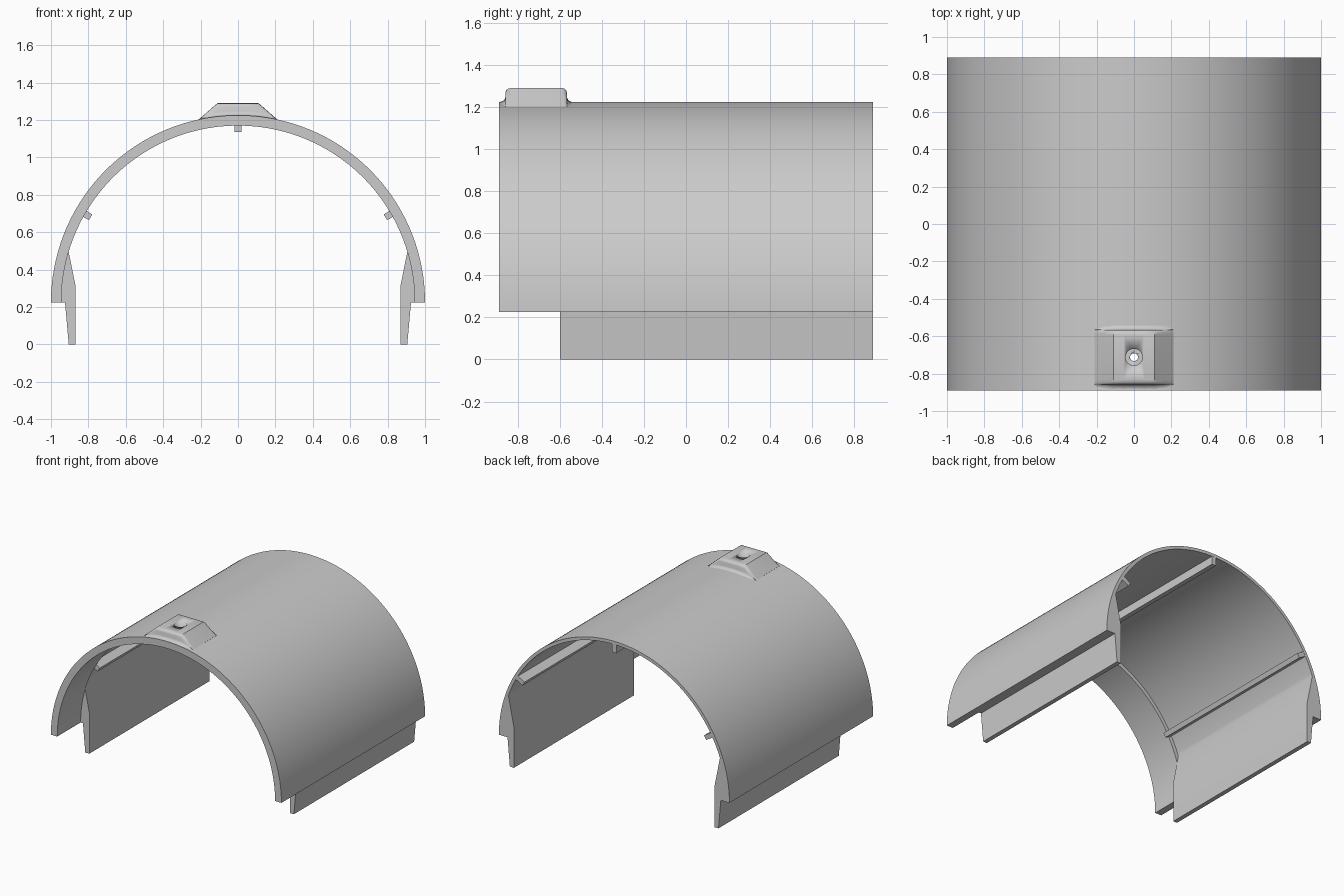
import bpy, bmesh, math
from mathutils import Matrix, Vector

cube = bpy.data.objects.get("Cube")
if cube:
    bpy.data.objects.remove(cube)

BASE = 0.225           # height of the arch centre
OUTER, FRONT_IN, BACK_IN, RIB_IN = 1.0, 0.945, 0.975, 0.91
FRONT, STEP, BACK = -0.89, -0.6, 0.89
SEGS = 96

grey = bpy.data.materials.new("plain grey")
grey.use_nodes = True
colour = (0.6, 0.6, 0.6, 1)
grey.diffuse_color = colour
grey.node_tree.nodes["Principled BSDF"].inputs["Base Color"].default_value = colour


def finish(name, bm, smooth=True):
    bmesh.ops.recalc_face_normals(bm, faces=bm.faces)
    mesh = bpy.data.meshes.new(name)
    bm.to_mesh(mesh)
    bm.free()
    mesh.materials.append(grey)
    obj = bpy.data.objects.new(name, mesh)
    bpy.context.collection.objects.link(obj)
    if smooth:
        bpy.ops.object.select_all(action='DESELECT')
        obj.select_set(True)
        bpy.context.view_layer.objects.active = obj
        bpy.ops.object.shade_smooth_by_angle(angle=math.radians(35))
    return obj


def extrude_profile(name, points, y0, y1, smooth=True):
    """Solid with an x-z outline running from y0 to y1."""
    bm = bmesh.new()
    face = bm.faces.new([bm.verts.new((x, y0, z)) for x, z in points])
    new = bmesh.ops.extrude_face_region(bm, geom=[face])["geom"]
    verts = [v for v in new if isinstance(v, bmesh.types.BMVert)]
    bmesh.ops.translate(bm, vec=(0, y1 - y0, 0), verts=verts)
    return finish(name, bm, smooth)


def arc(radius, start, end):
    steps = [start + (end - start) * i / SEGS for i in range(SEGS + 1)]
    return [(radius * math.cos(a), BASE + radius * math.sin(a)) for a in steps]


# Thick front hoop
outer = arc(OUTER, 0, math.pi)
front_hoop = extrude_profile("front_hoop", outer + arc(FRONT_IN, math.pi, 0), FRONT, STEP)

# Thin rear shell with a tapered skirt down each side
skirt = [(0.925, BASE), (0.905, 0), (0.87, 0), (0.87, 0.32)]
lip = math.asin((0.555 - BASE) / BACK_IN)
left_skirt = list(reversed(skirt))
right_skirt = [(-x, z) for x, z in skirt]
extrude_profile("rear_shell_with_skirts",
                outer + right_skirt + arc(BACK_IN, math.pi - lip, lip) + left_skirt,
                STEP, BACK)

# Lengthwise ribs inside the shell
for name, degrees in (("left_rib", 30), ("top_rib", 90), ("right_rib", 150)):
    a = math.radians(degrees)
    out, side = Vector((math.cos(a), math.sin(a))), Vector((-math.sin(a), math.cos(a)))
    corners = [out * r + side * s + Vector((0, BASE))
               for r, s in ((RIB_IN, -0.018), (0.985, -0.018), (0.985, 0.018), (RIB_IN, 0.018))]
    extrude_profile(name, corners, STEP, BACK - 0.001, False)

# Mounting boss: trapezoid block blended into the arch at front and back
HOLE_Y = -0.712
half_profile = [(0.173, 0), (0.16, 0.05), (0.151, 0.16), (0.147, 0.32),
                (0.146, 0.7), (0.142, 0.86), (0.134, 0.96), (0.12, 1)]
stations = [(-y, f) for y, f in half_profile] + [(y, f) for y, f in reversed(half_profile)]
half_x = [0.21, 0.16, 0.11, 0.055]
xs = [-x for x in half_x] + [0] + half_x[::-1]

bm = bmesh.new()
rows = []
for y, blend in stations:
    row = [bm.verts.new((xs[0], HOLE_Y + y, 1.19))]
    for x in xs:
        arch = BASE + math.sqrt(OUTER - x * x) - 0.001
        block = min(1.29, 1.29 - (abs(x) - 0.11) * 0.87)
        row.append(bm.verts.new((x, HOLE_Y + y, arch + blend * (block - arch))))
    row.append(bm.verts.new((xs[-1], HOLE_Y + y, 1.19)))
    rows.append(row)
for a, b in zip(rows, rows[1:]):
    for i in range(len(a)):
        j = (i + 1) % len(a)
        bm.faces.new((a[i], a[j], b[j], b[i]))
bm.faces.new(rows[0])
bm.faces.new(rows[-1])
boss = finish("mounting_boss", bm)


# Screw hole: wide recess above a narrow through hole
def cutter(name, radius, bottom, targets):
    bm = bmesh.new()
    bmesh.ops.create_cone(bm, cap_ends=True, segments=32, radius1=radius, radius2=radius,
                          depth=1.4 - bottom,
                          matrix=Matrix.Translation((0, HOLE_Y, (1.4 + bottom) / 2)))
    obj = finish(name, bm)
    obj.hide_render = True
    obj.hide_viewport = True
    for target in targets:
        mod = target.modifiers.new(name, 'BOOLEAN')
        mod.operation = 'DIFFERENCE'
        mod.solver = 'EXACT'
        mod.object = obj


cutter("recess_cutter", 0.045, 1.2, [boss, front_hoop])
cutter("hole_cutter", 0.021, 1.0, [boss, front_hoop])
